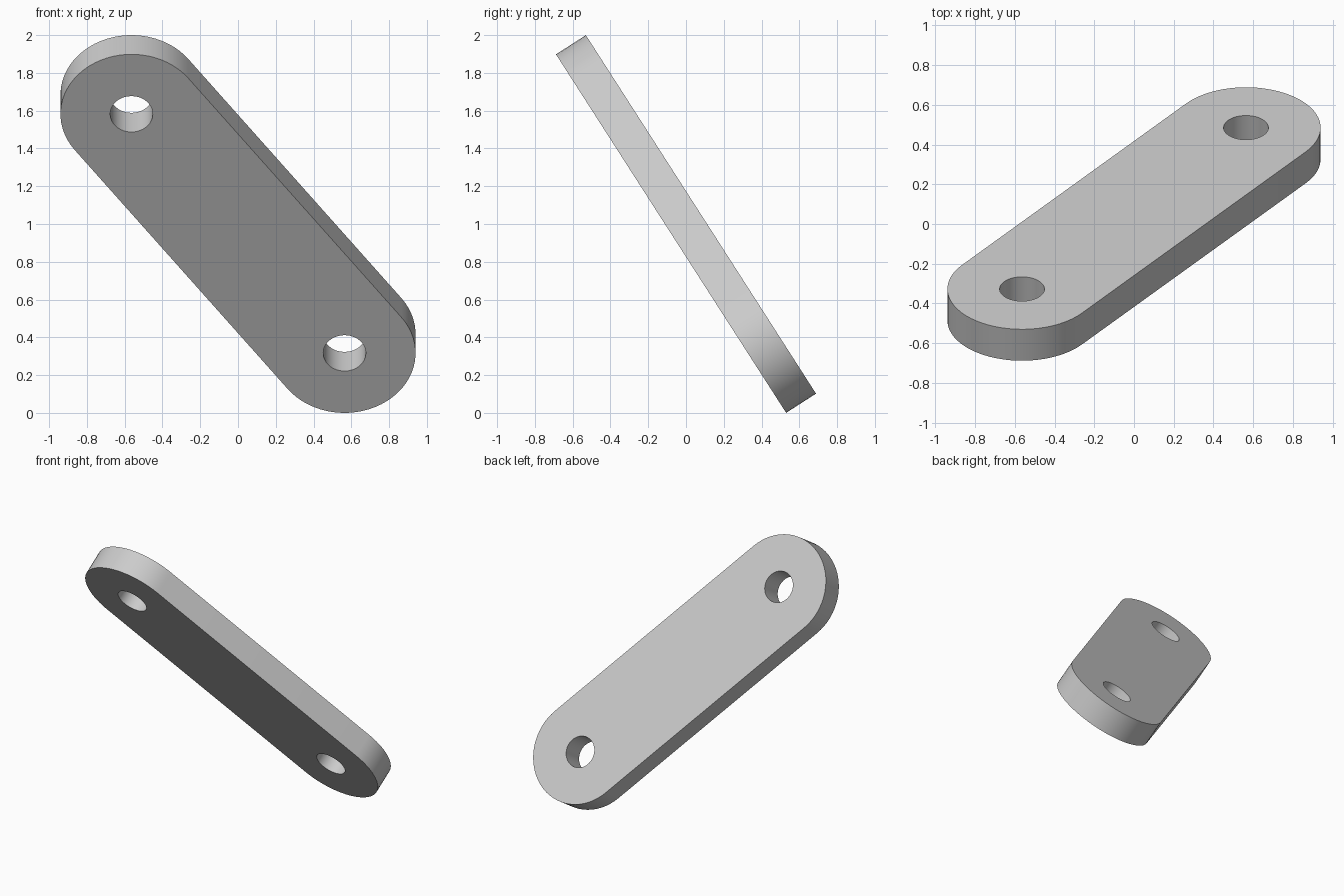
import bpy, bmesh, math
from mathutils import Matrix, Vector

if "Cube" in bpy.data.objects:
    bpy.data.objects.remove(bpy.data.objects["Cube"], do_unlink=True)

R = 0.376                # end radius; the other sizes follow from it
HALF = 2.5 * R           # half the distance between the holes
THICK = 0.5 * R
HOLE = 0.3 * R
SEG = 32                 # steps per half circle


def arc(cx, radius, start, sweep, count):
    return [Vector((cx + radius * math.cos(start + sweep * i / count),
                    radius * math.sin(start + sweep * i / count), 0))
            for i in range(count + 1)]


def loop(bm, points):
    verts = [bm.verts.new(p) for p in points]
    return [bm.edges.new((a, b)) for a, b in zip(verts, verts[1:] + verts[:1])]


# Flat profile: rounded bar with a hole at each end
bm = bmesh.new()
edges = loop(bm, arc(HALF, R, -math.pi / 2, math.pi, SEG)
             + arc(-HALF, R, math.pi / 2, math.pi, SEG))
for side in (-1, 1):
    edges += loop(bm, arc(side * HALF, HOLE, 0, 2 * math.pi, 2 * SEG)[:-1])
bmesh.ops.triangle_fill(bm, use_beauty=True, edges=edges, normal=(0, 0, 1))

# Thicken the profile evenly about its middle plane
top = bmesh.ops.extrude_face_region(bm, geom=bm.faces[:])["geom"]
bmesh.ops.translate(bm, verts=[v for v in top if isinstance(v, bmesh.types.BMVert)],
                    vec=(0, 0, THICK))
bmesh.ops.translate(bm, verts=bm.verts[:], vec=(0, 0, -THICK / 2))
bmesh.ops.recalc_face_normals(bm, faces=bm.faces[:])

# Turn the bar in its plane, lean the plane forward and stand it on the floor
spin = Matrix.Rotation(math.pi / 2 + math.atan2(3, 4), 4, "Z")
lean = Matrix.Rotation(math.pi - 1, 4, "X")
bm.transform(Matrix.Translation((0, 0, 1)) @ lean @ spin)

mesh = bpy.data.meshes.new("link_bar")
bm.to_mesh(mesh)
bm.free()
bar = bpy.data.objects.new("link_bar", mesh)
bpy.context.collection.objects.link(bar)

# Plain grey
grey = bpy.data.materials.new("light_grey")
grey.use_nodes = True
color = (0.6, 0.6, 0.6, 1)
grey.diffuse_color = color
grey.node_tree.nodes["Principled BSDF"].inputs["Base Color"].default_value = color
mesh.materials.append(grey)

bpy.context.view_layer.objects.active = bar
bar.select_set(True)
bpy.ops.object.shade_smooth_by_angle(angle=math.radians(30))
